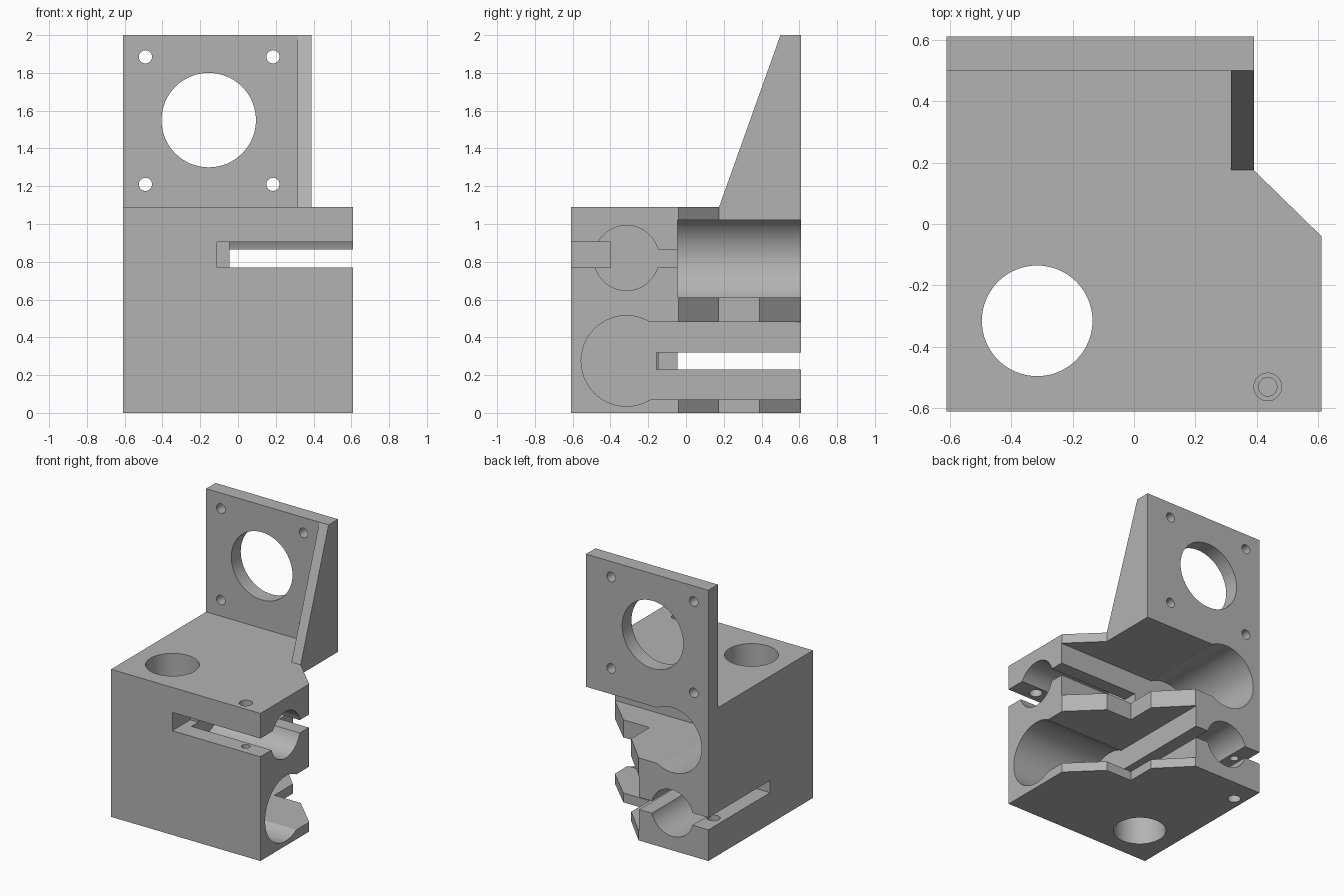
import bpy
import bmesh
from mathutils import Vector

if "Cube" in bpy.data.objects:
    bpy.data.objects.remove(bpy.data.objects["Cube"])

AXES = {"x": lambda u, v, w: (w, u, v),   # profile in y, z
        "y": lambda u, v, w: (u, w, v),   # profile in x, z
        "z": lambda u, v, w: (u, v, w)}   # profile in x, y


def prism(name, axis, profile, lo, hi):
    """Extrude a flat profile along an axis."""
    place = AXES[axis]
    bm = bmesh.new()
    face = bm.faces.new([bm.verts.new(place(u, v, lo)) for u, v in profile])
    new = bmesh.ops.extrude_face_region(bm, geom=[face])["geom"]
    move = Vector(place(0, 0, hi - lo))
    bmesh.ops.translate(bm, vec=move, verts=[g for g in new if isinstance(g, bmesh.types.BMVert)])
    bmesh.ops.recalc_face_normals(bm, faces=bm.faces)
    mesh = bpy.data.meshes.new(name)
    bm.to_mesh(mesh)
    bm.free()
    obj = bpy.data.objects.new(name, mesh)
    bpy.context.collection.objects.link(obj)
    return obj


def rect(u0, u1, v0, v1):
    return [(u0, v0), (u1, v0), (u1, v1), (u0, v1)]


def disc(u, v, r, n=64):
    spokes = [Vector((r, 0)) for _ in range(n)]
    from_angle = 6.283185307 / n
    pts = []
    for i, s in enumerate(spokes):
        c = bm_rotate(s, i * from_angle)
        pts.append((u + c.x, v + c.y))
    return pts


def bm_rotate(vec, angle):
    out = vec.to_3d()
    from mathutils import Matrix
    return Matrix.Rotation(angle, 3, "Z") @ out


def cut(axis, profile, lo, hi):
    """Subtract an extruded profile from the bracket."""
    tool = prism("cutter", axis, profile, lo, hi)
    tool.hide_render = True
    mod = bracket.modifiers.new("cut", "BOOLEAN")
    mod.operation = "DIFFERENCE"
    mod.solver = "EXACT"
    mod.object = tool
    bpy.ops.object.modifier_apply(modifier=mod.name)
    bpy.data.objects.remove(tool)


H, END, ROD = 0.61, -0.045, -0.315   # half width, pocket end, rod offset
TOP, LOW, HIGH = 1.09, 0.275, 0.815  # block top, lower and upper rod heights

# Full-height blank with the bevelled back corner
outline = [(-H, -H), (H, -H), (H, -0.04), (0.39, 0.175), (0.39, H), (-H, H)]
bracket = prism("carriage_bracket", "z", outline, 0, 2)
bpy.context.view_layer.objects.active = bracket
bracket.select_set(True)

# Motor plate and sloped side gusset above the block
cut("x", [(-1, TOP), (0.175, TOP), (0.5, 2), (0.5, 3), (-1, 3)], -1, 1)
cut("z", None or rect(-1, 0.315, -1, 0.5), TOP, 3)

# Motor opening and four screw holes
cut("y", disc(-0.155, 1.55, 0.25), 0.4, 1)
for x in (-0.49, 0.185):
    for z in (1.21, 1.885):
        cut("y", disc(x, z, 0.035, 32), 0.4, 1)

# Stepped notch under the top slab
cut("z", [(0.39, 0.175), (0.175, 0.175), (0.175, 0.39), (-0.04, H), (-0.04, 1), (1, 1), (1, 0.175)],
    -1, 1.02)

# Large bearing pockets with their open channels, one along each axis
for axis, z in (("x", LOW), ("y", HIGH)):
    cut(axis, disc(ROD, z, 0.24), END, 1)
    cut(axis, rect(ROD, 1, z - 0.205, z + 0.205), END, 1)

# Clamped rod sockets
cut("x", disc(ROD, HIGH + 0.005, 0.172), END, 1)
cut("y", disc(ROD, LOW, 0.172), END, 1)

# Clamp slits: outer, then inner
cut("z", rect(-0.11, 1, -1, -0.4), 0.77, 0.905)
cut("z", rect(END, 1, -0.25, -0.04), 0.77, 0.865)
cut("z", rect(-1, -0.4, -0.11, 1), 0.23, 0.32)
cut("z", rect(-0.25, -0.04, -0.155, 1), 0.23, 0.32)

# Vertical rod bore
cut("z", disc(ROD, ROD, 0.18), -1, 1.5)

# Clamp screws: clearance hole in the lip, thinner blind hole beyond
cut("z", disc(0.435, -0.53, 0.045, 32), 0.85, 1.5)
cut("z", disc(0.435, -0.53, 0.03, 32), 0.55, 0.85)
cut("z", disc(-0.53, 0.435, 0.045, 32), -1, 0.28)
cut("z", disc(-0.53, 0.435, 0.03, 32), 0.28, 0.5)

# Plain grey plastic
grey = bpy.data.materials.new("grey_plastic")
grey.use_nodes = True
color = (0.45, 0.45, 0.45, 1)
grey.diffuse_color = color
grey.node_tree.nodes["Principled BSDF"].inputs["Base Color"].default_value = color
bracket.data.materials.clear()
bracket.data.materials.append(grey)
bpy.ops.object.shade_smooth_by_angle()
